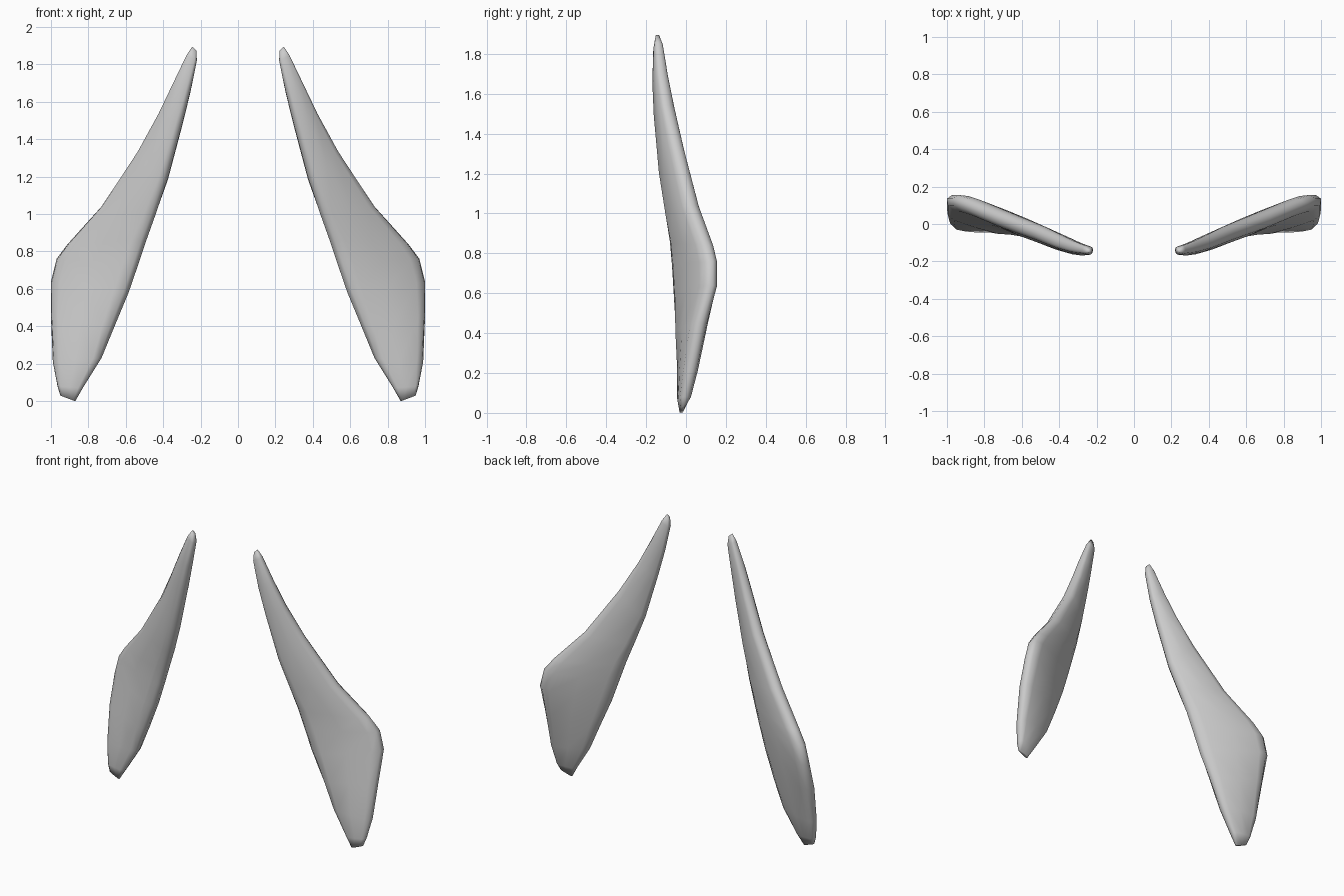
import bpy, bmesh
from mathutils import Vector

cube = bpy.data.objects.get("Cube")
if cube:
    bpy.data.objects.remove(cube, do_unlink=True)

grey = bpy.data.materials.new("plain_grey")
grey.use_nodes = True
colour = (0.6, 0.6, 0.6, 1)
grey.diffuse_color = colour
grey.node_tree.nodes["Principled BSDF"].inputs["Base Color"].default_value = colour

# Stations from foot to tip: inner edge, outer edge, thickness
STATIONS = [
    ((.87, -.025, 0), (.95, -.015, .03), .02),
    ((.83, -.02, .07), (.965, .0, .08), .06),
    ((.73, -.015, .23), (.99, .03, .21), .08),
    ((.66, -.025, .4), (1, .08, .45), .1),
    ((.585, -.04, .58), (1, .135, .64), .1),
    ((.53, -.05, .74), (.97, .135, .76), .1),
    ((.49, -.06, .86), (.91, .115, .84), .1),
    ((.44, -.08, 1), (.73, .04, 1.04), .1),
    ((.38, -.11, 1.18), (.53, -.035, 1.34), .09),
    ((.3, -.135, 1.48), (.42, -.085, 1.54), .08),
    ((.257, -.145, 1.65), (.345, -.115, 1.7), .065),
    ((.22, -.145, 1.82), (.275, -.135, 1.85), .045),
    ((.223, -.143, 1.875), (.245, -.143, 1.895), .02),
]

# Flattened oval section: position across the chord, share of the thickness
SECTION = [(0, 0), (.04, -.3), (.15, -.46), (.5, -.5), (.85, -.46), (.96, -.3),
           (1, 0), (.96, .3), (.85, .46), (.5, .5), (.15, .46), (.04, .3)]


def make_blade(name, side):
    bm = bmesh.new()
    rings = []
    for inner, outer, thick in STATIONS:
        a, b = Vector(inner), Vector(outer)
        chord = b - a
        normal = Vector((-chord.y, chord.x, 0)).normalized()
        ring = []
        for u, v in SECTION:
            p = a + chord * u + normal * thick * v
            ring.append(bm.verts.new((p.x * side, p.y, p.z)))
        rings.append(ring)
    # Skin between neighbouring sections, then close both ends
    n = len(SECTION)
    for low, high in zip(rings, rings[1:]):
        for i in range(n):
            j = (i + 1) % n
            bm.faces.new((low[i], low[j], high[j], high[i]))
    bm.faces.new(rings[0])
    bm.faces.new(rings[-1])
    bmesh.ops.recalc_face_normals(bm, faces=bm.faces)
    for face in bm.faces:
        face.smooth = True
    mesh = bpy.data.meshes.new(name)
    bm.to_mesh(mesh)
    bm.free()
    mesh.materials.append(grey)
    obj = bpy.data.objects.new(name, mesh)
    bpy.context.collection.objects.link(obj)


make_blade("left_blade", 1)
make_blade("right_blade", -1)
